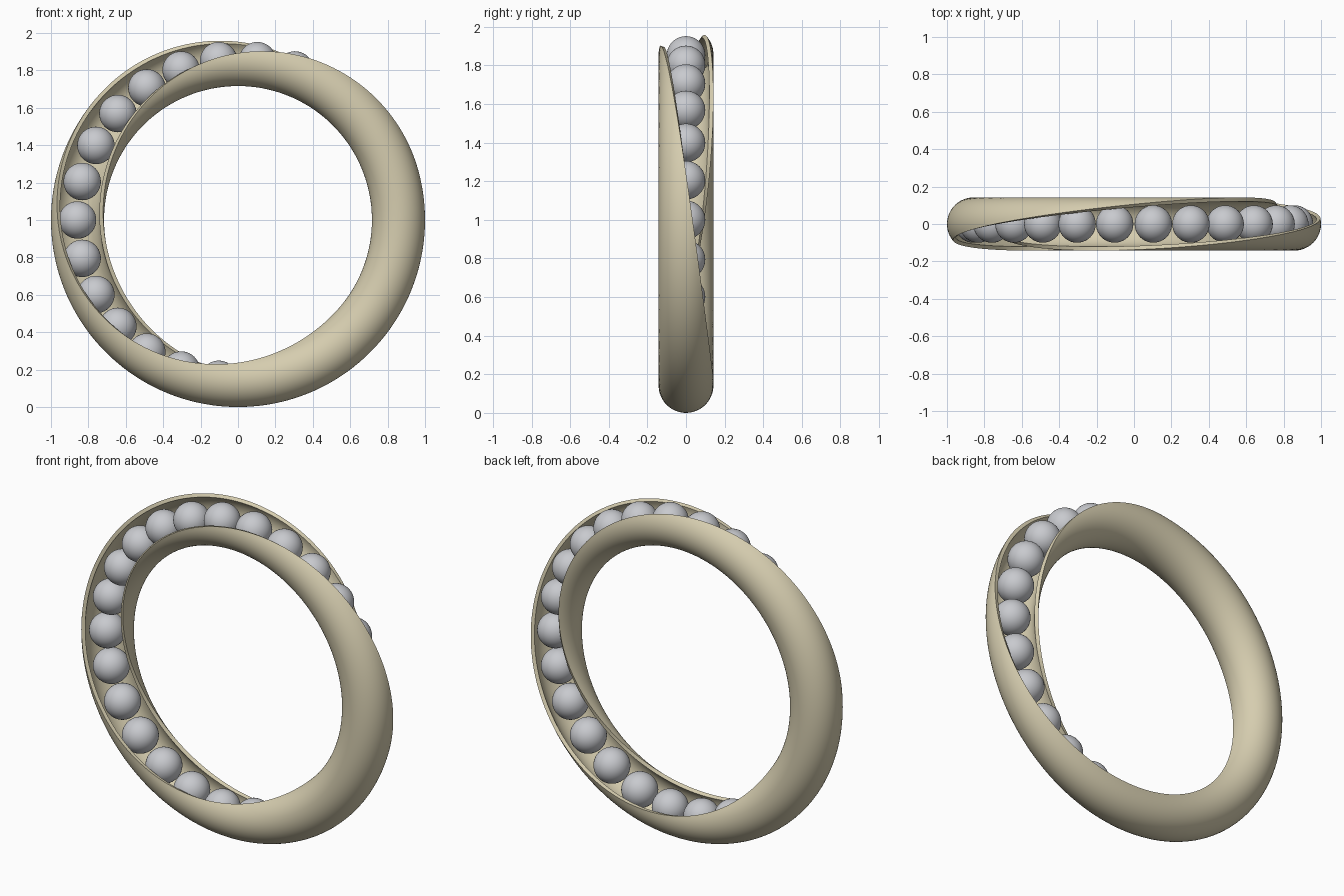
import bpy, bmesh
from math import pi, cos, sin, radians
from mathutils import Vector

cube = bpy.data.objects.get("Cube")
if cube:
    bpy.data.objects.remove(cube, do_unlink=True)

RING_R = 0.858        # radius of the ball circle
OUTER_R = 0.142       # outside radius of the channel
INNER_R = 0.121       # inside radius of the channel
HALF_GAP = radians(62)
TILT = radians(14)
BALLS = 26
CENTRE = Vector((0, 0, 1))


def material(name, colour, roughness):
    mat = bpy.data.materials.new(name)
    mat.use_nodes = True
    mat.diffuse_color = (*colour, 1)
    bsdf = mat.node_tree.nodes["Principled BSDF"]
    bsdf.inputs["Base Color"].default_value = (*colour, 1)
    bsdf.inputs["Roughness"].default_value = roughness
    return mat


def radial(phi):
    return Vector((cos(phi), 0, sin(phi)))


def add_object(name, mesh):
    obj = bpy.data.objects.new(name, mesh)
    bpy.context.collection.objects.link(obj)
    return obj


tan = material("warm_tan", (0.67, 0.61, 0.43), 0.5)
grey = material("ball_grey", (0.58, 0.59, 0.62), 0.5)

# C-shaped cross-section as (radius, angle from the middle of the opening)
STEPS = 32
sweep = [HALF_GAP + (2 * pi - 2 * HALF_GAP) * i / STEPS for i in range(STEPS + 1)]
profile = [(OUTER_R, t) for t in sweep] + [(INNER_R, t) for t in reversed(sweep)]

# Channel swept round the ring, turning once as it goes
SEGMENTS = 180
bm = bmesh.new()
rings = []
for s in range(SEGMENTS):
    phi = 2 * pi * s / SEGMENTS
    opening = pi / 2 - phi - TILT
    out = radial(phi)
    ring = []
    for r, t in profile:
        a = opening + t
        ring.append(bm.verts.new(
            CENTRE + out * (RING_R + r * cos(a)) + Vector((0, r * sin(a), 0))))
    rings.append(ring)
n = len(profile)
for s in range(SEGMENTS):
    here, there = rings[s], rings[(s + 1) % SEGMENTS]
    for i in range(n):
        j = (i + 1) % n
        bm.faces.new((here[i], here[j], there[j], there[i]))
bmesh.ops.recalc_face_normals(bm, faces=bm.faces)
mesh = bpy.data.meshes.new("twisted_channel")
bm.to_mesh(mesh)
bm.free()
mesh.materials.append(tan)
channel = add_object("twisted_channel", mesh)
bpy.ops.object.select_all(action='DESELECT')
channel.select_set(True)
bpy.context.view_layer.objects.active = channel
bpy.ops.object.shade_smooth_by_angle(angle=radians(40))

# Balls spaced evenly along the channel, sharing one mesh
bm = bmesh.new()
bmesh.ops.create_uvsphere(bm, u_segments=40, v_segments=20, radius=0.1)
for face in bm.faces:
    face.smooth = True
ball_mesh = bpy.data.meshes.new("ball")
bm.to_mesh(ball_mesh)
bm.free()
ball_mesh.materials.append(grey)
for k in range(BALLS):
    ball = add_object(f"ball_{k + 1}", ball_mesh)
    ball.location = CENTRE + radial(2 * pi * k / BALLS) * RING_R
